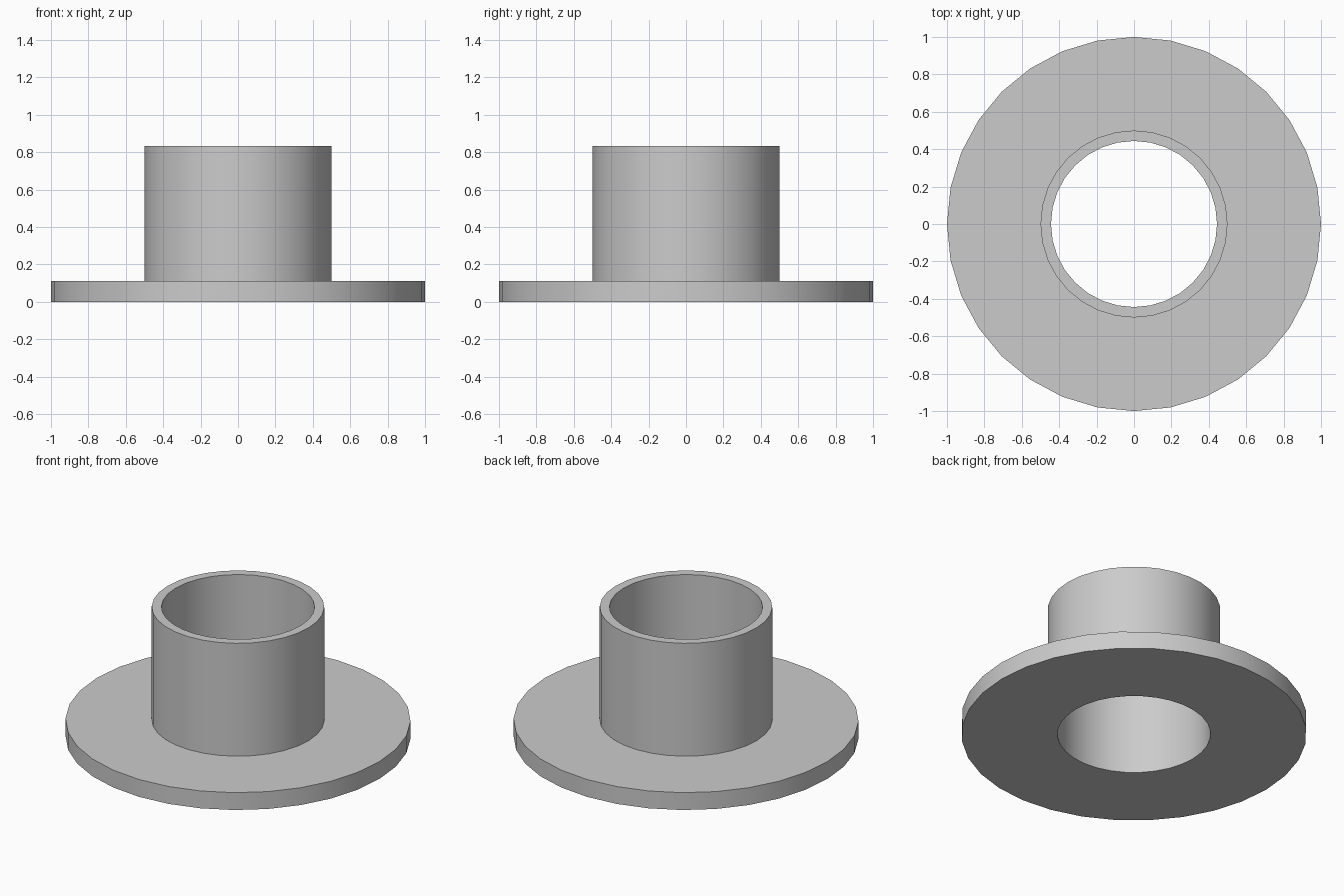
import bpy
import bmesh
import math

cube = bpy.data.objects.get("Cube")
if cube:
    bpy.data.objects.remove(cube, do_unlink=True)

SEGMENTS = 32
FLANGE_RADIUS, TUBE_RADIUS, BORE_RADIUS = 1.0, 0.5, 0.444
FLANGE_TOP, TUBE_TOP = 0.111, 0.833

# Plain grey material
grey = bpy.data.materials.new("plain_grey")
grey.use_nodes = True
colour = (0.6, 0.6, 0.6, 1)
grey.diffuse_color = colour
grey.node_tree.nodes["Principled BSDF"].inputs["Base Color"].default_value = colour

# Half section of the flange and tube, as radius and height
profile = [
    (BORE_RADIUS, 0),
    (FLANGE_RADIUS, 0),
    (FLANGE_RADIUS, FLANGE_TOP),
    (TUBE_RADIUS, FLANGE_TOP),
    (TUBE_RADIUS, TUBE_TOP),
    (BORE_RADIUS, TUBE_TOP),
]

# Turn the closed section around the z axis
bm = bmesh.new()
verts = [bm.verts.new((r, 0, z)) for r, z in profile]
edges = [bm.edges.new((v, verts[(i + 1) % len(verts)])) for i, v in enumerate(verts)]
bmesh.ops.spin(bm, geom=verts + edges, cent=(0, 0, 0), axis=(0, 0, 1),
               angle=math.tau, steps=SEGMENTS, use_merge=True)
bmesh.ops.remove_doubles(bm, verts=bm.verts, dist=0.0001)
bmesh.ops.recalc_face_normals(bm, faces=bm.faces)

mesh = bpy.data.meshes.new("flanged_bushing")
bm.to_mesh(mesh)
bm.free()
mesh.materials.append(grey)
bushing = bpy.data.objects.new("flanged_bushing", mesh)
bpy.context.collection.objects.link(bushing)

# Smooth round walls with crisp rims
bpy.ops.object.select_all(action="DESELECT")
bushing.select_set(True)
bpy.context.view_layer.objects.active = bushing
bpy.ops.object.shade_smooth_by_angle(angle=math.radians(30))
